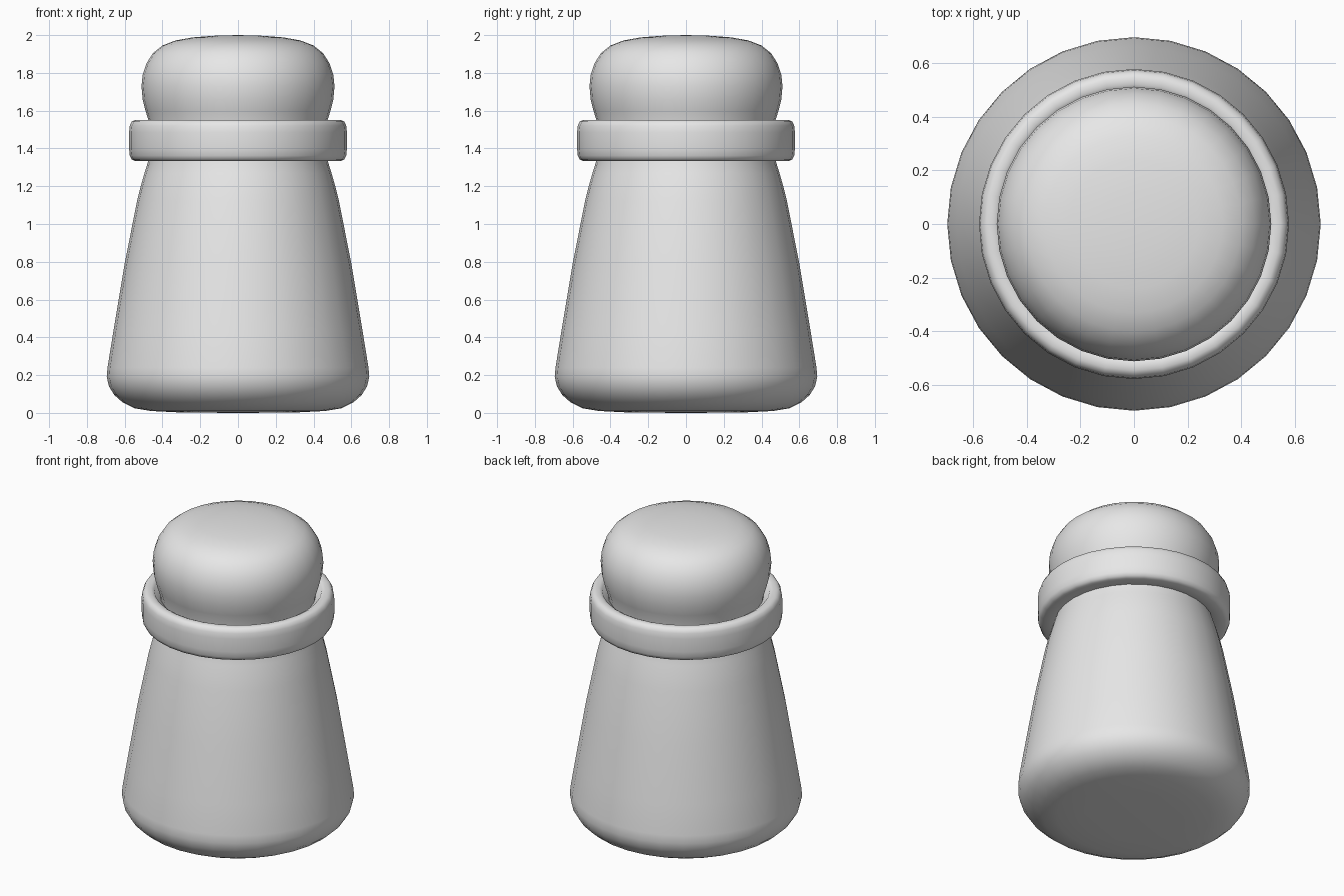
import bpy, bmesh
from math import cos, sin, tau

SIDES = 32

cube = bpy.data.objects.get("Cube")
if cube:
    bpy.data.objects.remove(cube, do_unlink=True)

grey = bpy.data.materials.new("light_grey")
grey.use_nodes = True
grey.diffuse_color = (0.8, 0.8, 0.8, 1)
grey.node_tree.nodes["Principled BSDF"].inputs["Base Color"].default_value = (0.8, 0.8, 0.8, 1)


def lathe(name, profile, closed=False):
    """Revolve (radius, height) points around z; a closed profile makes a ring."""
    bm = bmesh.new()
    rings = []
    for r, z in profile:
        if r == 0:
            rings.append([bm.verts.new((0, 0, z))] * SIDES)
        else:
            rings.append([bm.verts.new((r * cos(tau * i / SIDES), r * sin(tau * i / SIDES), z))
                          for i in range(SIDES)])
    pairs = list(zip(rings, rings[1:]))
    if closed:
        pairs.append((rings[-1], rings[0]))
    for low, high in pairs:
        for i in range(SIDES):
            j = (i + 1) % SIDES
            corners = dict.fromkeys((low[i], low[j], high[j], high[i]))
            bm.faces.new(list(corners))
    bmesh.ops.recalc_face_normals(bm, faces=bm.faces)
    for face in bm.faces:
        face.smooth = True
    mesh = bpy.data.meshes.new(name)
    bm.to_mesh(mesh)
    bm.free()
    mesh.materials.append(grey)
    obj = bpy.data.objects.new(name, mesh)
    bpy.context.collection.objects.link(obj)
    return obj


# Tapered body with a rounded foot and a bulging rounded cap
lathe("body", [
    (0, 0), (0.3, 0.002), (0.46, 0.01), (0.55, 0.025), (0.61, 0.055), (0.655, 0.095),
    (0.683, 0.14), (0.695, 0.19), (0.691, 0.24), (0.66, 0.43), (0.6, 0.79),
    (0.535, 1.12), (0.515, 1.2), (0.495, 1.27), (0.473, 1.34), (0.462, 1.44),
    (0.468, 1.53), (0.49, 1.6), (0.505, 1.66), (0.511, 1.73), (0.505, 1.79),
    (0.485, 1.85), (0.45, 1.905), (0.4, 1.945), (0.33, 1.972), (0.24, 1.988),
    (0.12, 1.997), (0, 2.0)])

# Soft-edged collar around the neck
lathe("collar", [
    (0.45, 1.345), (0.475, 1.333), (0.545, 1.333), (0.563, 1.342), (0.573, 1.362),
    (0.577, 1.4), (0.577, 1.485), (0.573, 1.52), (0.563, 1.542), (0.545, 1.551),
    (0.52, 1.551), (0.502, 1.542), (0.49, 1.52), (0.45, 1.5)], closed=True)
